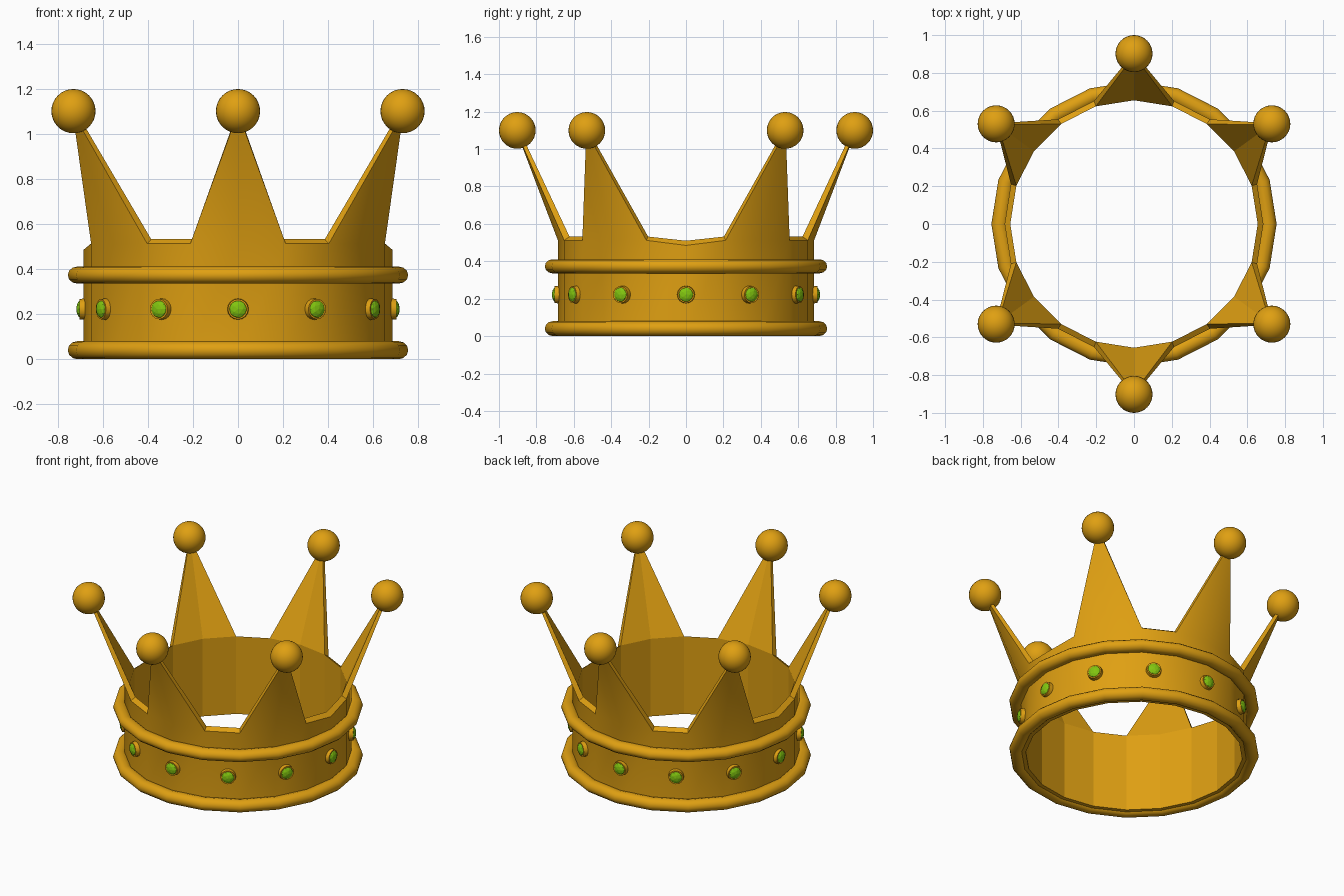
import bpy, bmesh, math
from mathutils import Matrix, Vector

if "Cube" in bpy.data.objects:
    bpy.data.objects.remove(bpy.data.objects["Cube"])

N = 20                                   # sides of the band
SPIKES = [1 + 1, 5, 8, 12, 15, 18]       # band corners below each spike tip


def material(name, rgb):
    m = bpy.data.materials.new(name)
    m.diffuse_color = (*rgb, 1)
    m.use_nodes = True
    m.node_tree.nodes["Principled BSDF"].inputs["Base Color"].default_value = m.diffuse_color
    return m


gold = material("gold", (0.74, 0.35, 0.006))
green = material("green gem", (0.22, 0.56, 0.005))


def finish(bm, name, mat, angle=None):
    bmesh.ops.recalc_face_normals(bm, faces=bm.faces)
    me = bpy.data.meshes.new(name)
    bm.to_mesh(me)
    bm.free()
    me.materials.append(mat)
    ob = bpy.data.objects.new(name, me)
    bpy.context.collection.objects.link(ob)
    if angle:
        bpy.ops.object.select_all(action='DESELECT')
        ob.select_set(True)
        bpy.context.view_layer.objects.active = ob
        bpy.ops.object.shade_smooth_by_angle(angle=math.radians(angle))
    return ob


def polar(r, i, z):
    a = i * 2 * math.pi / N
    return (r * math.cos(a), r * math.sin(a), z)


# band with spikes, outer and inner skins
bm = bmesh.new()


def skin(r, z0, z_top, z_dip):
    low = [bm.verts.new(polar(r, i, z0)) for i in range(N)]
    top = [bm.verts.new(polar(r, i, z_dip if i % 10 == 0 else z_top)) for i in range(N)]
    for i in range(N):
        j = (i + 1) % N
        bm.faces.new((low[i], low[j], top[j], top[i]))
    return low, top


o_low, o_top = skin(0.685, 0.015, 0.512, 0.485)
i_low, i_top = skin(0.655, 0.015, 0.532, 0.51)
spiked = set()
for c in SPIKES:
    tip_o = bm.verts.new(polar(0.907, c, 1.095))
    tip_i = bm.verts.new(polar(0.892, c, 1.105))
    for a, b in ((c - 1, c), (c, c + 1)):
        bm.faces.new((o_top[a], o_top[b], tip_o))
        bm.faces.new((i_top[b], i_top[a], tip_i))
        spiked.add(a)
    for s in (c - 1, c + 1):
        bm.faces.new((o_top[s], tip_o, tip_i, i_top[s]))
for i in range(N):
    j = (i + 1) % N
    bm.faces.new((o_low[i], i_low[i], i_low[j], o_low[j]))
    if i not in spiked:
        bm.faces.new((o_top[i], o_top[j], i_top[j], i_top[i]))
band = finish(bm, "spiked_band", gold, 35)
for p in band.data.polygons:             # flat facets inside the band
    n, c = p.normal, p.center
    if n.x * c.x + n.y * c.y < 0:
        p.use_smooth = False

# rounded rims
for name, zc, half in (("bottom_rim", 0.04, 0.04), ("top_rim", 0.373, 0.038)):
    bm = bmesh.new()
    S = 12
    rings = []
    for i in range(N):
        rings.append([bm.verts.new(polar(0.712 + 0.043 * math.cos(t), i, zc + half * math.sin(t)))
                      for t in (k * 2 * math.pi / S for k in range(S))])
    for i in range(N):
        for k in range(S):
            a, b, l = rings[i], rings[(i + 1) % N], (k + 1) % S
            bm.faces.new((a[k], b[k], b[l], a[l]))
    finish(bm, name, gold, 40)

# balls on the spike tips
for n, c in enumerate(SPIKES):
    bm = bmesh.new()
    bmesh.ops.create_uvsphere(bm, u_segments=32, v_segments=16, radius=0.098,
                              matrix=Matrix.Translation(polar(0.902, c, 1.1)))
    finish(bm, f"tip_ball_{n + 1}", gold, 40)

# gem settings and gems
for n in range(12):
    a = n * math.pi / 6
    d = Vector((math.cos(a), math.sin(a), 0))
    rot = d.to_track_quat('Z', 'Y').to_matrix().to_4x4()

    def place(r):
        return Matrix.Translation(d * r + Vector((0, 0, 0.222))) @ rot
    bm = bmesh.new()
    bmesh.ops.create_cone(bm, cap_ends=True, segments=16, radius1=0.049, radius2=0.045,
                          depth=0.04, matrix=place(0.682))
    finish(bm, f"gem_setting_{n + 1}", gold, 40)
    bm = bmesh.new()
    bmesh.ops.create_icosphere(bm, subdivisions=2, radius=0.041,
                               matrix=place(0.696) @ Matrix.Diagonal((1, 1, 0.52, 1)))
    finish(bm, f"gem_{n + 1}", green)
